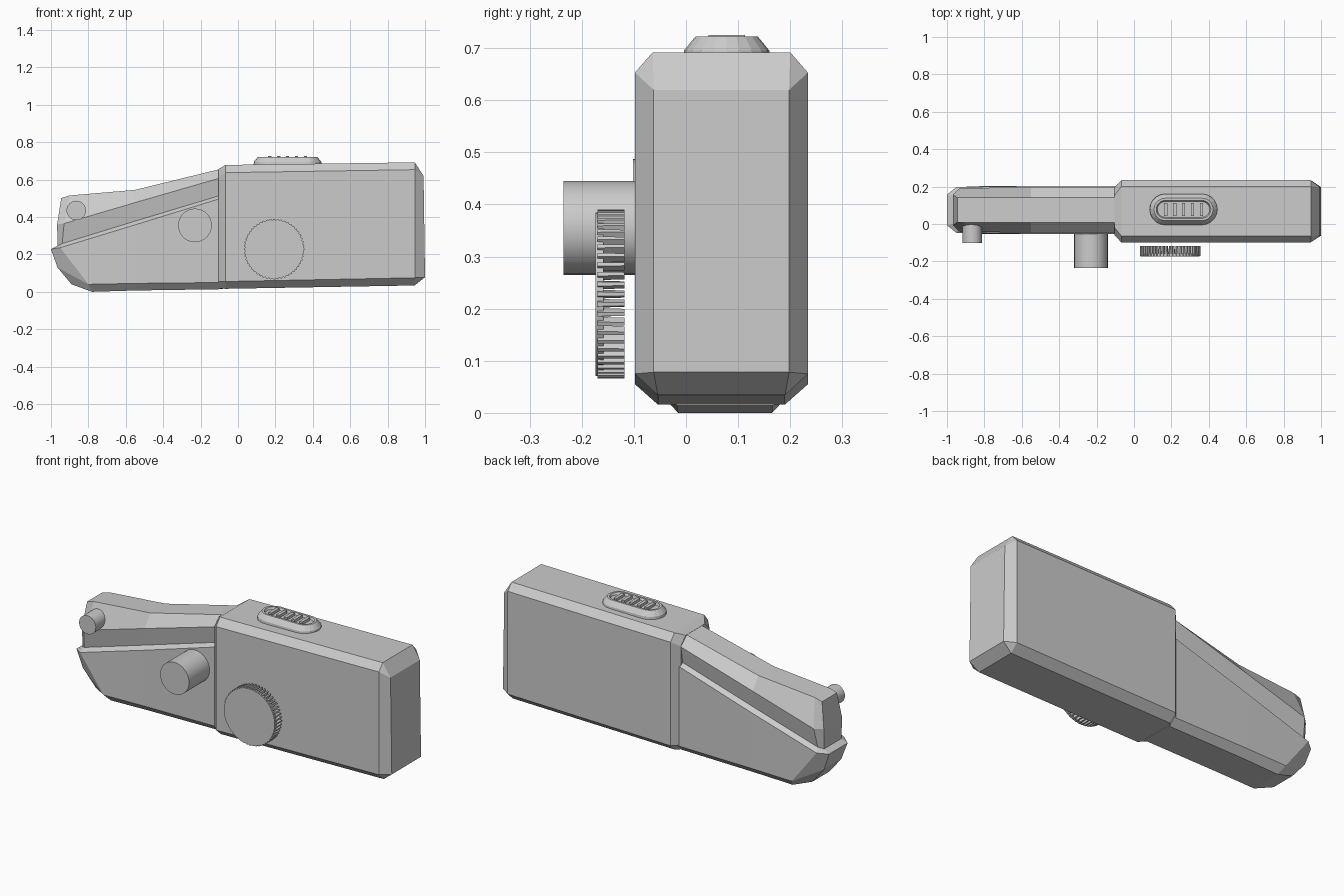
import bpy, bmesh, math
from mathutils import Matrix, Vector

if "Cube" in bpy.data.objects:
    bpy.data.objects.remove(bpy.data.objects["Cube"])


def finish(bm, name, smooth=False):
    bmesh.ops.remove_doubles(bm, verts=bm.verts, dist=1e-4)
    bmesh.ops.recalc_face_normals(bm, faces=bm.faces)
    me = bpy.data.meshes.new(name)
    bm.to_mesh(me)
    bm.free()
    ob = bpy.data.objects.new(name, me)
    bpy.context.collection.objects.link(ob)
    if smooth:
        bpy.context.view_layer.objects.active = ob
        ob.select_set(True)
        bpy.ops.object.shade_smooth_by_angle(angle=math.radians(30))
        ob.select_set(False)
    return ob


def mirrored_loft(name, yc, stations):
    """Each station is a half section of (x, half width, z) from top to bottom."""
    bm = bmesh.new()
    rings = []
    for st in stations:
        left = [bm.verts.new((x, yc - w, z)) for x, w, z in st]
        right = [bm.verts.new((x, yc + w, z)) for x, w, z in st]
        rings.append(left + right[::-1])
    n = len(rings[0])
    for a, b in zip(rings, rings[1:]):
        for i in range(n):
            j = (i + 1) % n
            bm.faces.new((a[i], a[j], b[j], b[i]))
    for r in (rings[0], rings[-1]):
        for i in range(n // 2 - 1):
            bm.faces.new((r[i], r[i + 1], r[n - 2 - i], r[n - 1 - i]))
    return finish(bm, name)


def pin(name, x, z, r, y0, y1, segs=32):
    bm = bmesh.new()
    m = Matrix.Translation((x, (y0 + y1) / 2, z)) @ Matrix.Rotation(math.pi / 2, 4, 'X')
    bmesh.ops.create_cone(bm, cap_ends=True, segments=segs, radius1=r, radius2=r,
                          depth=abs(y1 - y0), matrix=m)
    return finish(bm, name, True)


# Main chamfered body
mirrored_loft("body", 0.068, [
    [(-0.105, 0.085, 0.655), (-0.105, 0.128, 0.61), (-0.105, 0.128, 0.055), (-0.105, 0.09, 0.02)],
    [(-0.068, 0.132, 0.678), (-0.068, 0.166, 0.637), (-0.068, 0.166, 0.055), (-0.068, 0.122, 0.016)],
    [(0.945, 0.132, 0.692), (0.945, 0.166, 0.653), (0.945, 0.166, 0.075), (0.945, 0.122, 0.034)],
    [(0.992, 0.130, 0.62), (0.992, 0.130, 0.62), (1.0, 0.130, 0.078), (1.0, 0.130, 0.078)],
])

# Tapered head with undercut upper jaw, side rib and chamfered nose
mirrored_loft("tapered_head", 0.075, [
    [(-0.08, 0.068, 0.66), (-0.08, 0.120, 0.613), (-0.08, 0.104, 0.52),
     (-0.08, 0.128, 0.503), (-0.08, 0.128, 0.05), (-0.08, 0.092, 0.014)],
    [(-0.55, 0.068, 0.545), (-0.55, 0.120, 0.477), (-0.55, 0.104, 0.378),
     (-0.55, 0.128, 0.358), (-0.55, 0.128, 0.045), (-0.55, 0.092, 0.007)],
    [(-0.90, 0.068, 0.515), (-0.93, 0.118, 0.365), (-0.94, 0.098, 0.258),
     (-0.95, 0.122, 0.236), (-0.80, 0.128, 0.04), (-0.78, 0.090, 0.0)],
    [(-0.945, 0.066, 0.502), (-0.967, 0.082, 0.36), (-0.965, 0.076, 0.246),
     (-1.0, 0.082, 0.228), (-0.965, 0.076, 0.13), (-0.89, 0.072, 0.04)],
])

# Side pins
pin("front_pin", -0.865, 0.435, 0.052, -0.102, 0.04)
pin("large_pin", -0.23, 0.355, 0.090, -0.235, 0.0)

# Serrated dial: thin cap with a ring of teeth behind it
KX, KZ, KR = 0.193, 0.228, 0.162
pin("dial_cap", KX, KZ, KR - 0.005, -0.174, -0.158, 48)
bm = bmesh.new()
TEETH = 52
for i in range(TEETH):
    a = 2 * math.pi * i / TEETH
    rot = Matrix.Translation((KX, 0, KZ)) @ Matrix.Rotation(a, 4, 'Y')
    section = [(KR - 0.016, -0.0085), (KR, -0.004), (KR, 0.004), (KR - 0.016, 0.0085)]
    base = [bm.verts.new(rot @ Vector((r, -0.170, t))) for r, t in section]
    tip = [bm.verts.new(rot @ Vector((r, -0.118, t * 0.8))) for r, t in section]
    bm.faces.new(base)
    bm.faces.new(tip)
    for k in range(4):
        m = (k + 1) % 4
        bm.faces.new((base[k], base[m], tip[m], tip[k]))
finish(bm, "dial_teeth")


# Oval top switch with a raised rim and sunken floor
SX, SY = 0.265, 0.078
def oval_ring(bm, half_len, half_wid, z, segs=10):
    pts = []
    for s in (1, -1):
        for i in range(segs + 1):
            a = -math.pi / 2 + math.pi * i / segs
            pts.append((SX + s * (half_len - half_wid + half_wid * math.cos(a)),
                        SY + s * half_wid * math.sin(a), z))
    return [bm.verts.new(p) for p in pts]

bm = bmesh.new()
rings = [oval_ring(bm, *p) for p in [
    (0.182, 0.084, 0.672), (0.180, 0.082, 0.695), (0.168, 0.070, 0.710),
    (0.158, 0.060, 0.722), (0.146, 0.048, 0.722), (0.140, 0.042, 0.710)]]
for a, b in zip(rings, rings[1:]):
    for i in range(len(a)):
        j = (i + 1) % len(a)
        bm.faces.new((a[i], a[j], b[j], b[i]))
bm.faces.new(rings[0][::-1])
bm.faces.new(rings[-1])
finish(bm, "top_switch")

# Grip ridges inside the switch
bm = bmesh.new()
for i in range(5):
    x = SX + (i - 2) * 0.048
    m = Matrix.Translation((x, SY, 0.714)) @ Matrix.Diagonal((0.018, 0.07, 0.022, 1))
    bmesh.ops.create_cube(bm, size=1, matrix=m)
finish(bm, "switch_ridges")
